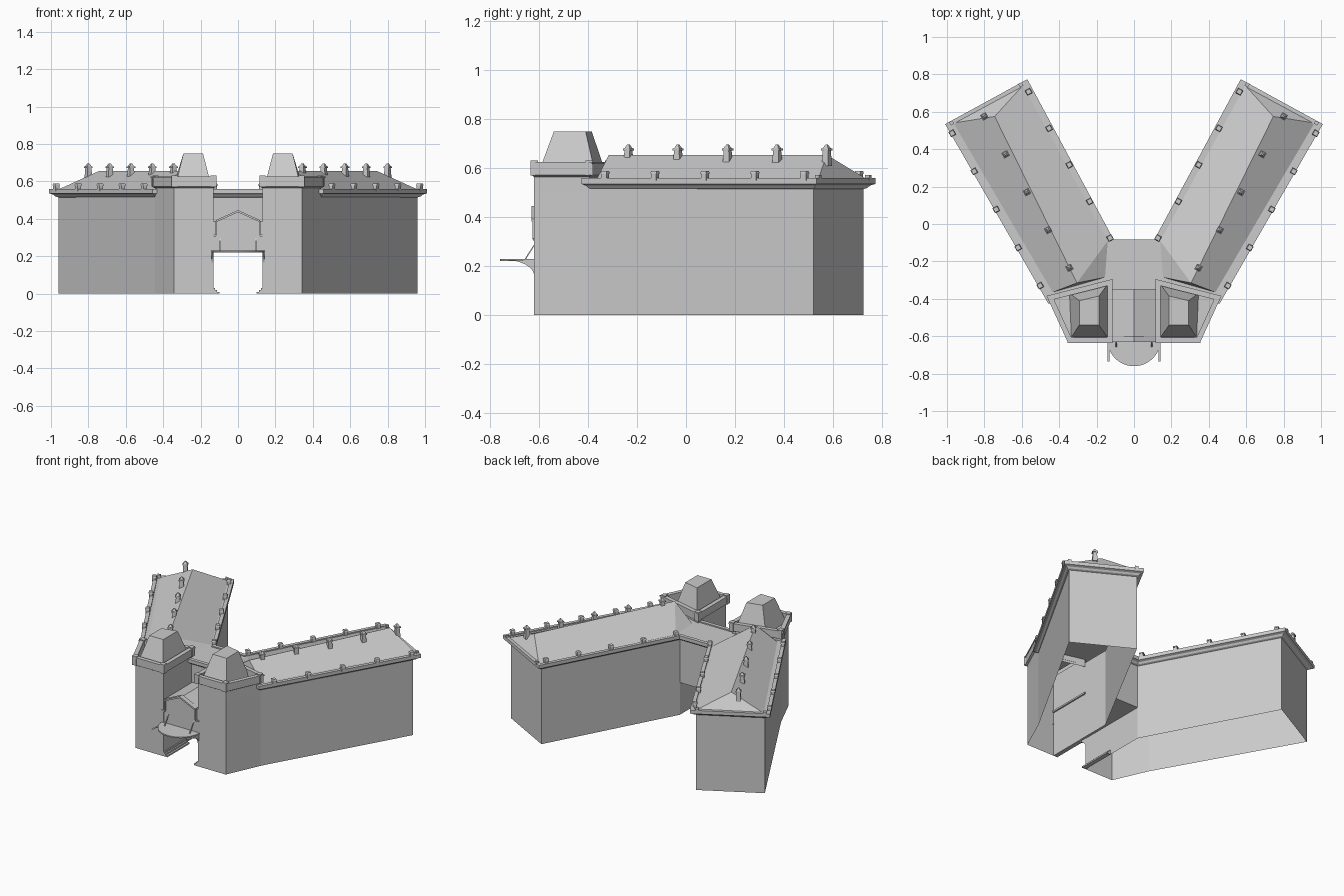
import bpy, bmesh, math
from mathutils import Vector, Matrix

if "Cube" in bpy.data.objects:
    bpy.data.objects.remove(bpy.data.objects["Cube"])


def finish(name, bm, mirror=False):
    bmesh.ops.recalc_face_normals(bm, faces=bm.faces)
    me = bpy.data.meshes.new(name)
    bm.to_mesh(me)
    bm.free()
    ob = bpy.data.objects.new(name, me)
    bpy.context.collection.objects.link(ob)
    if mirror:
        ob.modifiers.new("mirror", 'MIRROR').use_mirror_merge = False
    return ob


def offset(pts, d):
    # move every edge of a counter-clockwise outline outwards by d
    out = []
    for i, p in enumerate(pts):
        p, a, b = Vector(p), Vector(pts[i - 1]), Vector(pts[(i + 1) % len(pts)])
        e, f = (p - a).normalized(), (b - p).normalized()
        n, m = Vector((e.y, -e.x)), Vector((f.y, -f.x))
        out.append(p + (n + m) * d / (1 + n.dot(m)))
    return out


def loft(name, pts, rings, mirror=False, top=True, bottom=False):
    # stack offset copies of an outline: rings = (offset, height)
    bm = bmesh.new()
    loops = [[bm.verts.new((p.x, p.y, z)) for p in offset(pts, d)] for d, z in rings]
    for a, b in zip(loops, loops[1:]):
        for i in range(len(a)):
            j = (i + 1) % len(a)
            bm.faces.new((a[i], a[j], b[j], b[i]))
    if top:
        bm.faces.new(loops[-1])
    if bottom:
        bm.faces.new(loops[0])
    return finish(name, bm, mirror)


def extrude(name, profile, axis, a, b, mirror=False):
    # axis 'y': profile is (x, z); axis 'x': profile is (y, z)
    def co(p, t):
        return (p[0], t, p[1]) if axis == 'y' else (t, p[0], p[1])
    bm = bmesh.new()
    A = [bm.verts.new(co(p, a)) for p in profile]
    B = [bm.verts.new(co(p, b)) for p in profile]
    bm.faces.new(A)
    bm.faces.new(B)
    for i in range(len(A)):
        j = (i + 1) % len(A)
        bm.faces.new((A[i], A[j], B[j], B[i]))
    return finish(name, bm, mirror)


def posts(name, spots, angle, parts):
    # square tapered posts; parts = (z0, z1, half width low, half width high)
    bm = bmesh.new()
    for x, y in spots:
        for z0, z1, w0, w1 in parts:
            m = Matrix.Translation((x, y, (z0 + z1) / 2)) @ Matrix.Rotation(angle + math.pi / 4, 4, 'Z')
            bmesh.ops.create_cone(bm, cap_ends=True, segments=4, radius1=w0 * 1.414,
                                  radius2=w1 * 1.414, depth=z1 - z0, matrix=m)
    return finish(name, bm, True)


def along(a, b, n):
    return [tuple(Vector(a).lerp(Vector(b), i / (n - 1))) for i in range(n)]


# wing and tower walls, open underneath
walls = [(.13, -.62), (.342, -.62), (.445, -.39), (.96, .52), (.585, .725), (.13, -.12)]
loft("wing_walls", walls, [(0, 0), (0, .53)], True, top=False)

# V-shaped cornice and roof deck
half = [(.13, -.315), (.44, -.385), (.96, .52), (.585, .725), (.13, -.12)]
vee = half + [(-x, y) for x, y in reversed(half)]
loft("cornice_deck", vee, [(0, .515), (.012, .52), (.02, .53), (.036, .536), (.036, .56),
                           (.012, .56), (.012, .552)])

# wing roofs, hipped at the far end
bm = bmesh.new()
of, ob_, ib, im, jf, rf, rb = [bm.verts.new(c) for c in (
    (.435, -.365, .555), (.965, .54, .555), (.595, .74, .555), (.14, -.09, .555),
    (.155, -.285, .555), (.305, -.315, .655), (.745, .575, .655))]
for f in ((of, ob_, rb, rf), (ob_, ib, rb), (ib, im, rf, rb), (im, jf, rf), (jf, of, rf)):
    bm.faces.new(f)
finish("wing_roof", bm, True)

# small posts on the eaves and finials on the ridge
wing_angle = math.radians(60.4)
eave = [(0.55, .578, .012, .012), (.578, .588, .015, .012)]
posts("outer_eave_posts", along((.972, .485), (.502, -.33), 5), wing_angle, eave)
posts("inner_eave_posts", along((.563, .707), (.128, -.075), 5), wing_angle, eave)
posts("end_eave_posts", [(.975, .54), (.605, .745)], wing_angle, [(.55, .572, .01, .01)])
posts("ridge_finials", along((.80, .575), (.345, -.235), 5), wing_angle,
      [(.61, .672, .016, .012), (.672, .68, .017, .017), (.68, .697, .013, .004)])

# tower heads with cornice and parapet
tower = [(.13, -.62), (.342, -.62), (.445, -.395), (.13, -.315)]
loft("tower_head", tower, [(0, .5), (0, .565), (.012, .572), (.012, .618), (.016, .618),
                           (.016, .626), (-.012, .626), (-.012, .575)], True)
posts("tower_posts", [(.13, -.62), (.34, -.62), (.44, -.395), (.13, -.315)], 0,
      [(.57, .632, .016, .016)])

# truncated tower roofs
bm = bmesh.new()
lo = [bm.verts.new((x, y, .575)) for x, y in ((.143, -.605), (.335, -.605), (.345, -.37), (.143, -.325))]
hi = [bm.verts.new((x, y, .75)) for x, y in ((.187, -.54), (.292, -.54), (.292, -.41), (.187, -.385))]
for i in range(4):
    j = (i + 1) % 4
    bm.faces.new((lo[i], lo[j], hi[j], hi[i]))
bm.faces.new(hi)
finish("tower_roof", bm, True)

# middle block above the passage
extrude("middle_block", [(-.13, .22), (.13, .22), (.13, .53), (-.13, .53)], 'y', -.315, -.12)
# gabled porch between the towers
extrude("porch", [(-.13, .22), (.13, .22), (.13, .385), (0, .435), (-.13, .385)], 'y', -.615, -.31)
extrude("porch_gable_trim", [(0, .435), (.118, .382), (.118, .393), (0, .447)], 'y', -.632, -.60, True)
extrude("gable_bracket", [(.112, .315), (.12, .31), (.12, .385), (.112, .385)], 'y', -.628, -.61, True)
extrude("tower_string_course", [(.118, .305), (.14, .305), (.14, .316), (.118, .316)], 'y', -.625, -.31, True)

# half-round canopy with curved brackets and stay rods
arc = [(.143 * math.cos(math.pi * i / 24), -.617 - .143 * math.sin(math.pi * i / 24)) for i in range(25)]
loft("canopy", arc[::-1], [(0, .222), (0, .23)], bottom=True)
curve = [(-.735 + .115 * math.sin(t), .16 + .065 * math.cos(t))
         for t in [math.pi / 2 * i / 8 for i in range(9)]]
extrude("canopy_bracket", curve + [(-.62, .225)], 'x', .13, .141, True)
extrude("canopy_rod", [(-.66, .228), (-.654, .228), (-.615, .29), (-.615, .298)], 'x', .092, .098, True)

# stepped kerbs inside the passage
extrude("passage_kerb", [(.13, 0), (.10, 0), (.10, .01), (.112, .01), (.112, .02),
                         (.122, .02), (.122, .03), (.13, .03)], 'y', -.62, -.38, True)
